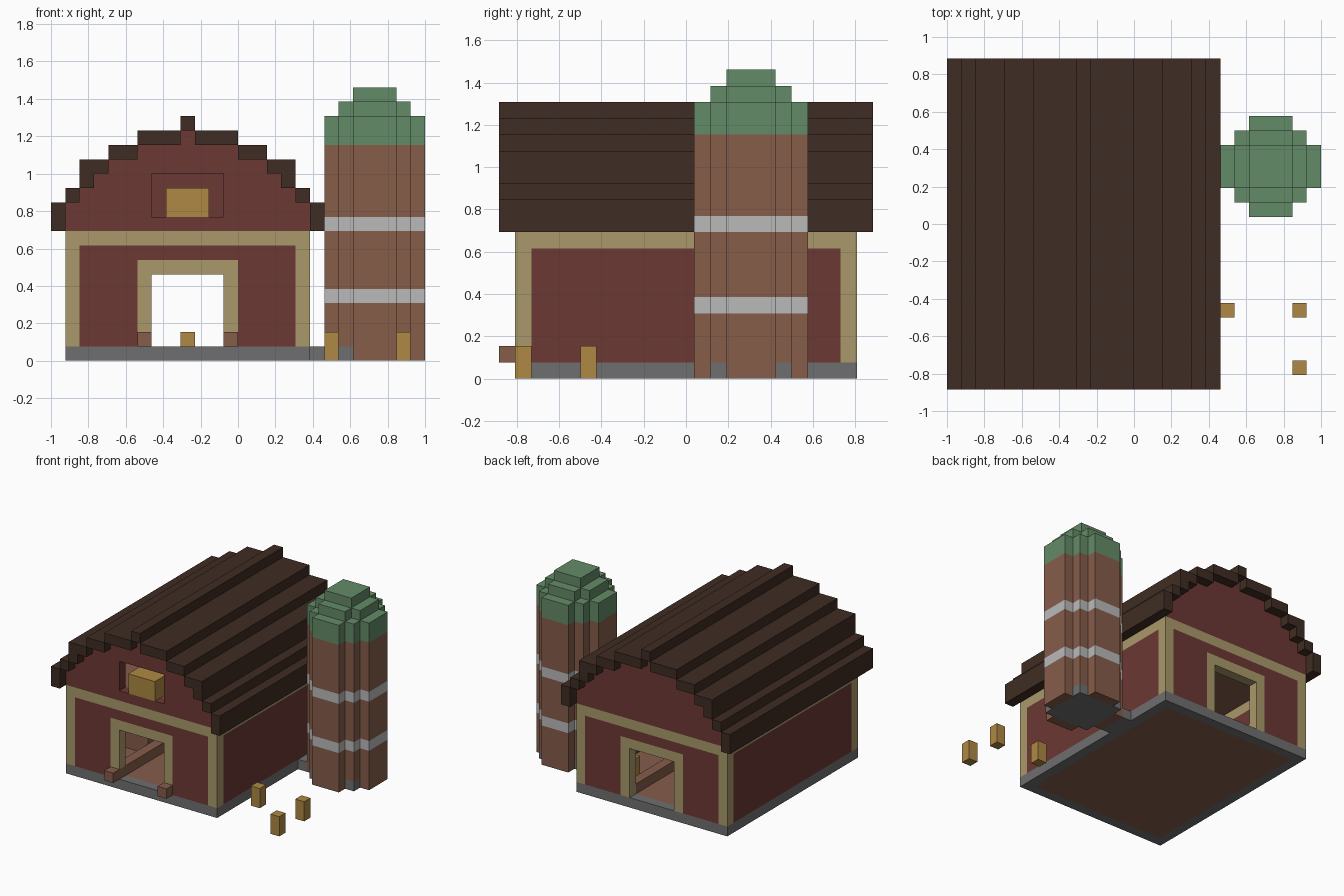
import bpy
import bmesh
from mathutils import Matrix, Vector

if "Cube" in bpy.data.objects:
    bpy.data.objects.remove(bpy.data.objects["Cube"])

U = 1 / 13             # edge length of one block
MID = 9.5              # barn centre line, in blocks from the left edge
WALL = 10.5            # outer face of the end walls
INNER = WALL - 1       # inner face of the end walls
EAVE = WALL + 1        # roof overhang


def material(name, hexcode):
    """Flat material from an sRGB hex code."""
    channels = [c / 255 for c in bytes.fromhex(hexcode)]
    colour = [((c + 0.055) / 1.055) ** 2.4 for c in channels] + [1]
    mat = bpy.data.materials.new(name)
    mat.use_nodes = True
    mat.diffuse_color = colour
    mat.node_tree.nodes["Principled BSDF"].inputs["Base Color"].default_value = colour
    return mat


red = material("barn red", "6c3834")
khaki = material("khaki trim", "a9996a")
stone = material("stone grey", "6f6f6f")
brick = material("clay brown", "865d4a")
band = material("light grey", "bababa")
straw = material("straw gold", "ae8843")
copper = material("dome green", "648b67")
shingle = material("dark roof brown", "3f2c23")


def part(name, mat, boxes):
    """One object made of boxes, each ((x, x), (y, y), (z, z)) in blocks."""
    bm = bmesh.new()
    for spans in boxes:
        low, high = (Vector(corner) for corner in zip(*spans))
        centre = (low + high) / 2 * U - Vector((1, 0, 0))
        size = (high - low) * U
        bmesh.ops.create_cube(bm, size=1,
                              matrix=Matrix.Translation(centre) @ Matrix.Diagonal((*size, 1)))
    mesh = bpy.data.meshes.new(name)
    bm.to_mesh(mesh)
    bm.free()
    mesh.materials.append(mat)
    obj = bpy.data.objects.new(name, mesh)
    bpy.context.collection.objects.link(obj)
    return obj


def both_sides(boxes):
    """Add copies mirrored across the barn centre line."""
    return boxes + [((2 * MID - b, 2 * MID - a), y, z) for (a, b), y, z in boxes]


def both_ends(boxes):
    """Add copies mirrored from front to back."""
    return boxes + [(x, (-b, -a), z) for x, (a, b), z in boxes]


FRONT = (-WALL, -INNER)
BACK = (INNER, WALL)
LENGTH = (-WALL, WALL)
INSIDE = (-INNER, INNER)

# Foundation ring, floor and loft
part("foundation", stone,
     both_sides([((1, 2), LENGTH, (0, 1))]) + both_ends([((2, 17), FRONT, (0, 1))]))
part("barn_floor", brick, [((2, 17), INSIDE, (0, 1))])
part("loft_floor", brick, [((2, 17), INSIDE, (9, 9.98))])

# Lower walls with trim
part("side_walls", red, both_sides([((1, 2), INSIDE, (1, 8))]))
part("end_walls", red, both_sides(both_ends([
    ((2, 6), FRONT, (1, 8)), ((6, MID), FRONT, (7, 8))])))
part("corner_posts", khaki, both_sides(both_ends([((1, 2), FRONT, (1, 8))])))
part("top_trim", khaki,
     both_sides([((1, 2), LENGTH, (8, 9))]) + both_ends([((2, 17), FRONT, (8, 9))]))
part("door_frames", khaki, both_sides(both_ends([
    ((6, 7), FRONT, (2, 7)), ((7, MID), FRONT, (6, 7))])
    + [((6, 7), BACK, (1, 2))]))

# Stepped roof: (start, end, underside, top) of each left-hand step
steps = [(0, 1, 9, 11), (1, 2, 11, 12), (2, 3, 12, 14), (3, 4, 13, 14),
         (4, 6, 14, 15), (6, 9, 15, 16), (9, MID, 16, 17)]
part("roof", shingle, both_sides([
    ((a, b), (-EAVE, EAVE), (under, top)) for a, b, under, top in steps]))

# Gables follow the roof underside; the front one has a loft opening
gable = [((a, b), end, (9, under)) for a, b, under, _ in steps[1:5] for end in (FRONT, BACK)]
gable += [((6, 9), BACK, (9, 15)), ((9, MID), BACK, (9, 16)),
          ((6, 7), FRONT, (9, 15)), ((7, MID), FRONT, (9, 10)),
          ((7, 9), FRONT, (13, 15)), ((9, MID), FRONT, (13, 16))]
part("gables", red, both_sides(gable))
part("loft_bale", straw, [((8, 11), (-WALL, -WALL + 2), (10, 12))])

# Stall rails and straw inside
part("stall_rails", brick, both_sides([((6, 7), (-EAVE, INNER), (1, 2))]))
part("stall_dividers", brick, both_sides([((2, 6), (-4.5, -3.5), (1, 3))]))
part("straw_bales", straw, [((9, 10), (-0.5, 0.5), (1, 2)), ((14, 16), (6, 8), (1, 3))])

# Silo: round plan from three overlapping slabs
SX, SY = 22.5, 4


def slab(half_x, half_y, z):
    return ((SX - half_x, SX + half_x), (SY - half_y, SY + half_y), z)


def disc(z):
    return [slab(3.5, 1.5, z), slab(2.5, 2.5, z), slab(1.5, 3.5, z)]


def ring(z):
    """Outer flats only, leaving the square core free."""
    return [((SX + a, SX + b), (SY - 1.5, SY + 1.5), z) for a, b in ((-3.5, -2.5), (2.5, 3.5))] + \
           [((SX - 1.5, SX + 1.5), (SY + a, SY + b), z) for a, b in ((-3.5, -2.5), (2.5, 3.5))]


part("silo_floor", stone, [slab(2.5, 2.5, (0, 1))])
part("silo_footing", brick, ring((0, 1)))
part("silo_walls", brick, disc((1, 4)) + disc((5, 9)) + disc((10, 15)))
part("silo_bands", band, disc((4, 5)) + disc((9, 10)))
part("silo_dome", copper, disc((15, 17))
     + [slab(2.5, 1.5, (17, 18)), slab(1.5, 2.5, (17, 18)), slab(1.5, 1.5, (18, 19))])
part("silo_path", stone, [((18, 19), (SY - 1.5, SY + 1.5), (0, 1))])

# Small straw stacks in the yard
part("yard_straw", straw, [((x, x + 1), (y, y + 1), (0, 2))
                           for x, y in ((19, -6.5), (24, -6.5), (24, -WALL))])
